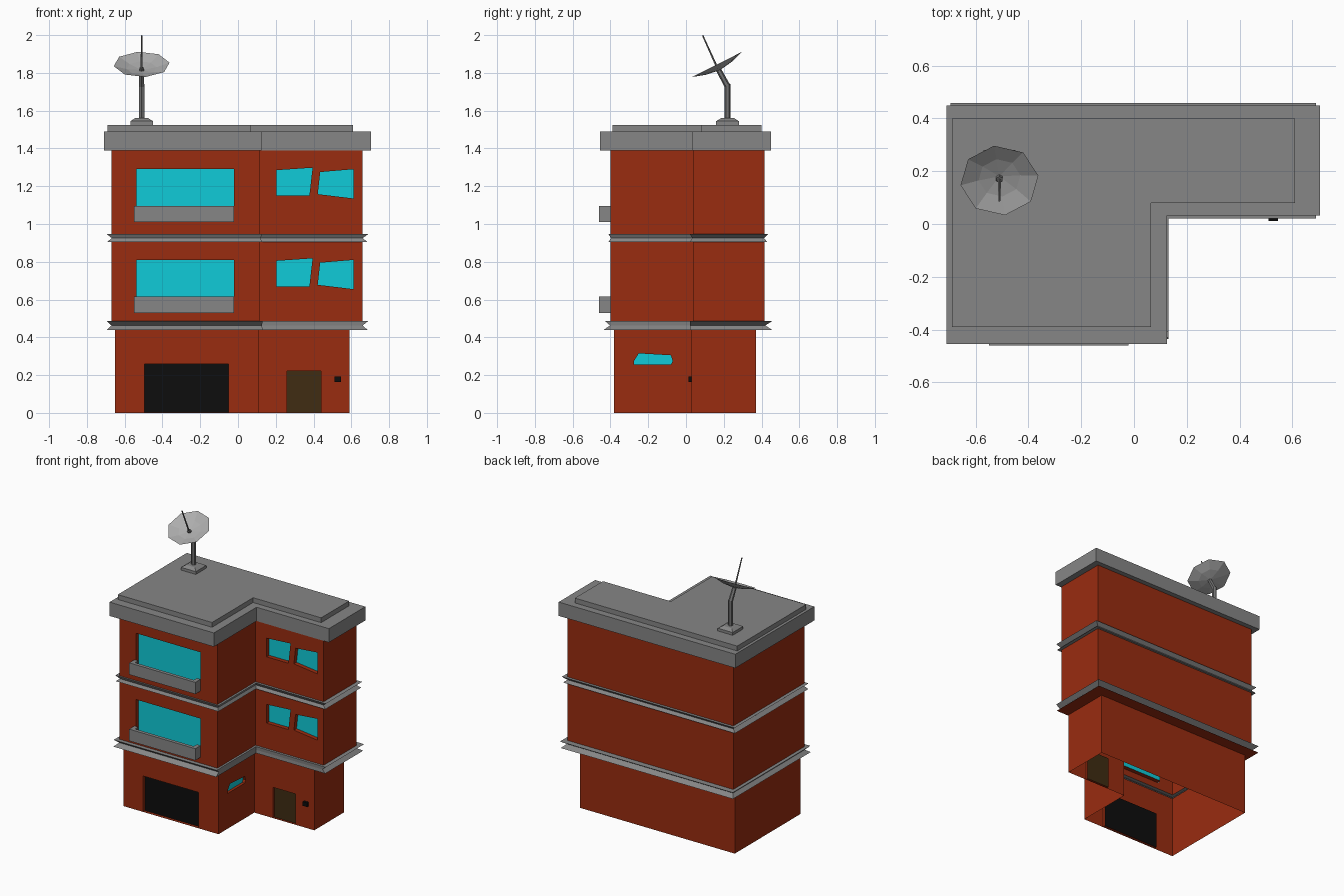
import bpy, bmesh, math
from mathutils import Vector

if "Cube" in bpy.data.objects:
    bpy.data.objects.remove(bpy.data.objects["Cube"])


def material(name, r, g, b):
    m = bpy.data.materials.new(name)
    m.diffuse_color = (r, g, b, 1)
    m.use_nodes = True
    m.node_tree.nodes["Principled BSDF"].inputs["Base Color"].default_value = m.diffuse_color
    return m


RED = material("brick red", 0.32, 0.025, 0.005)
GRAY = material("concrete gray", 0.24, 0.24, 0.24)
CYAN = material("cyan glass", 0.005, 0.60, 0.69)
BLACK = material("black", 0.004, 0.004, 0.004)
BROWN = material("door brown", 0.05, 0.025, 0.006)
LIGHT = material("dish light gray", 0.42, 0.42, 0.42)
DARK = material("mast gray", 0.17, 0.17, 0.17)


def finish(name, bm, mats):
    me = bpy.data.meshes.new(name)
    bm.to_mesh(me)
    bm.free()
    for m in mats:
        me.materials.append(m)
    ob = bpy.data.objects.new(name, me)
    bpy.context.collection.objects.link(ob)
    return ob


# L-shaped plan: outer box with the front right corner (nx, ny) cut away
def plan(z, x0, x1, y0, y1, nx, ny):
    return [Vector((x, y, z)) for x, y in
            ((x0, y0), (nx, y0), (nx, ny), (x1, ny), (x1, y1), (x0, y1))]


def loft(name, rings, mats, rule=lambda band: 0, cap=False):
    bm = bmesh.new()
    vs = [[bm.verts.new(p) for p in r] for r in rings]
    for k in range(len(vs) - 1):
        for i in range(6):
            j = (i + 1) % 6
            f = bm.faces.new((vs[k][i], vs[k][j], vs[k + 1][j], vs[k + 1][i]))
            f.material_index = rule(k)
    if cap:
        bm.faces.new(vs[-1])
    return finish(name, bm, mats)


# One storey of walls; holes = {edge: [(outline, depth, material index)]}
def storey(name, size, z0, z1, holes, mats):
    bm = bmesh.new()
    pts = plan(0, *size)
    for i in range(6):
        p, q = pts[i], pts[(i + 1) % 6]
        axis = (q - p).normalized()
        out = axis.cross(Vector((0, 0, 1)))

        def at(u, v, d=0):
            return p + axis * (u - p.dot(axis)) - out * d + Vector((0, 0, v))

        def loop(coords):
            vs = [bm.verts.new(c) for c in coords]
            return vs, [bm.edges.new((vs[k], vs[(k + 1) % len(vs)])) for k in range(len(vs))]

        a, b = p.dot(axis), q.dot(axis)
        outer, edges = loop([at(a, z0), at(b, z0), at(b, z1), at(a, z1)])
        if i not in holes:
            bm.faces.new(outer)
            continue
        rims = []
        for outline, depth, mi in holes[i]:
            vs, es = loop([at(u, v) for u, v in outline])
            edges += es
            rims.append((vs, depth, mi))
        res = bmesh.ops.triangle_fill(bm, use_beauty=True, edges=edges, normal=out)
        for f in res["geom"]:
            if isinstance(f, bmesh.types.BMFace):
                f.normal_update()
                if f.normal.dot(out) < 0:
                    f.normal_flip()
        # reveals and recessed panes
        for vs, depth, mi in rims:
            back = [bm.verts.new(v.co - out * depth) for v in vs]
            for k in range(len(vs)):
                j = (k + 1) % len(vs)
                bm.faces.new((vs[k], vs[j], back[j], back[k]))
            bm.faces.new(back).material_index = mi
    return finish(name, bm, mats)


def rect(x0, x1, z0, z1):
    return [(x0, z0), (x1, z0), (x1, z1), (x0, z1)]


def boxes(name, mat, *bounds):
    bm = bmesh.new()
    for x0, x1, y0, y1, z0, z1 in bounds:
        for v in bmesh.ops.create_cube(bm, size=1)["verts"]:
            v.co = ((x0 + x1) / 2 + v.co.x * (x1 - x0),
                    (y0 + y1) / 2 + v.co.y * (y1 - y0),
                    (z0 + z1) / 2 + v.co.z * (z1 - z0))
    return finish(name, bm, [mat])


def rod(name, mat, p, q, r1, r2, n=6):
    p, q = Vector(p), Vector(q)
    bm = bmesh.new()
    bmesh.ops.create_cone(bm, cap_ends=True, segments=n, radius1=r1, radius2=r2,
                          depth=(q - p).length)
    rot = Vector((0, 0, 1)).rotation_difference(q - p)
    for v in bm.verts:
        v.co = rot @ v.co + (p + q) / 2
    return finish(name, bm, [mat])


GROUND = (-0.65, 0.59, -0.38, 0.37, 0.11, 0.03)
UPPER = (-0.67, 0.66, -0.40, 0.415, 0.115, 0.037)
MATS = [RED, CYAN, BLACK, BROWN]

# Ground floor with garage, door and side window
side_window = [(-0.275, 0.255), (-0.08, 0.255), (-0.07, 0.275),
               (-0.08, 0.305), (-0.25, 0.315), (-0.275, 0.275)]
storey("ground_floor", GROUND, 0, 0.44, {
    0: [(rect(-0.495, -0.05, 0.002, 0.26), 0.02, 2)],
    1: [(side_window, 0.02, 1)],
    2: [(rect(0.26, 0.44, 0.002, 0.223), 0.015, 3)]}, MATS)
boxes("intercom", BLACK, (0.51, 0.545, 0.012, 0.032, 0.163, 0.193))

# Two upper floors with windows and balconies
for n, (z0, z1, dz) in enumerate(((0.485, 0.905, 0), (0.945, 1.39, 0.48))):
    left = [(0.203, 0.67 + dz), (0.378, 0.67 + dz), (0.395, 0.818 + dz), (0.203, 0.805 + dz)]
    right = [(0.422, 0.678 + dz), (0.612, 0.655 + dz), (0.612, 0.81 + dz), (0.435, 0.795 + dz)]
    storey(f"upper_floor_{n + 1}", UPPER, z0, z1, {
        0: [(rect(-0.537, -0.02, 0.53 + dz, 0.81 + dz), 0.03, 1)],
        2: [(left, 0.03, 1), (right, 0.03, 1)]}, MATS)
    b, t = 0.53 + dz, 0.615 + dz
    boxes(f"balcony_{n + 1}", GRAY,
          (-0.55, -0.02, -0.46, -0.435, b, t),
          (-0.55, -0.52, -0.435, -0.40, b, t),
          (-0.05, -0.02, -0.435, -0.40, b, t),
          (-0.52, -0.05, -0.435, -0.40, b, b + 0.015))

# Grooved ledges between floors
loft("lower_ledge", [
    plan(0.44, *GROUND),
    plan(0.44, -0.695, 0.685, -0.435, 0.455, 0.13, 0.02),
    plan(0.463, -0.67, 0.66, -0.402, 0.42, 0.127, 0.022),
    plan(0.487, -0.695, 0.69, -0.43, 0.458, 0.13, 0.02),
    plan(0.487, *UPPER)], [RED, GRAY], lambda k: 0 if k == 0 else 1)
loft("upper_ledge", [
    plan(0.905, *UPPER),
    plan(0.905, -0.693, 0.685, -0.41, 0.43, 0.13, 0.02),
    plan(0.925, -0.668, 0.66, -0.398, 0.413, 0.118, 0.034),
    plan(0.947, -0.695, 0.69, -0.41, 0.435, 0.13, 0.02),
    plan(0.947, *UPPER)], [GRAY])

# Stepped roof
SLAB = (-0.71, 0.705, -0.455, 0.45, 0.125, 0.033)
STEP = (-0.69, 0.61, -0.39, 0.40, 0.065, 0.08)
loft("roof", [plan(1.39, *UPPER), plan(1.39, *SLAB), plan(1.49, *SLAB),
              plan(1.49, *STEP), plan(1.525, *STEP)], [GRAY], cap=True)

# Satellite dish: base, bent mast, shallow eight-sided bowl and feed rod
boxes("dish_base", GRAY, (-0.57, -0.45, 0.16, 0.28, 1.525, 1.545))
cap = rod("dish_base_cap", GRAY, (0, 0, 1.545), (0, 0, 1.56), 0.083, 0.05, 4)
cap.rotation_euler.z = math.radians(45)
cap.location = (-0.51, 0.22, 0)
rod("mast", DARK, (-0.51, 0.22, 1.555), (-0.51, 0.22, 1.74), 0.016, 0.016)
rod("mast_arm", DARK, (-0.51, 0.222, 1.725), (-0.51, 0.168, 1.825), 0.016, 0.014)
rod("feed_rod", DARK, (-0.51, 0.168, 1.82), (-0.51, 0.088, 1.998), 0.006, 0.004, 5)

bm = bmesh.new()
rot = Vector((0, 0, 1)).rotation_difference(Vector((0, -0.45, 0.89)))
centre = Vector((-0.51, 0.165, 1.845))
rings = []
for r, h in ((0.149, 0.0), (0.08, -0.022)):
    rings.append([bm.verts.new(centre + rot @ Vector((
        r * math.cos(math.radians(45 * i + 8)), r * math.sin(math.radians(45 * i + 8)), h)))
        for i in range(8)])
apex = bm.verts.new(centre + rot @ Vector((0, 0, -0.034)))
for i in range(8):
    j = (i + 1) % 8
    bm.faces.new((rings[0][i], rings[0][j], rings[1][j], rings[1][i]))
    bm.faces.new((rings[1][i], rings[1][j], apex))
finish("dish", bm, [LIGHT])
